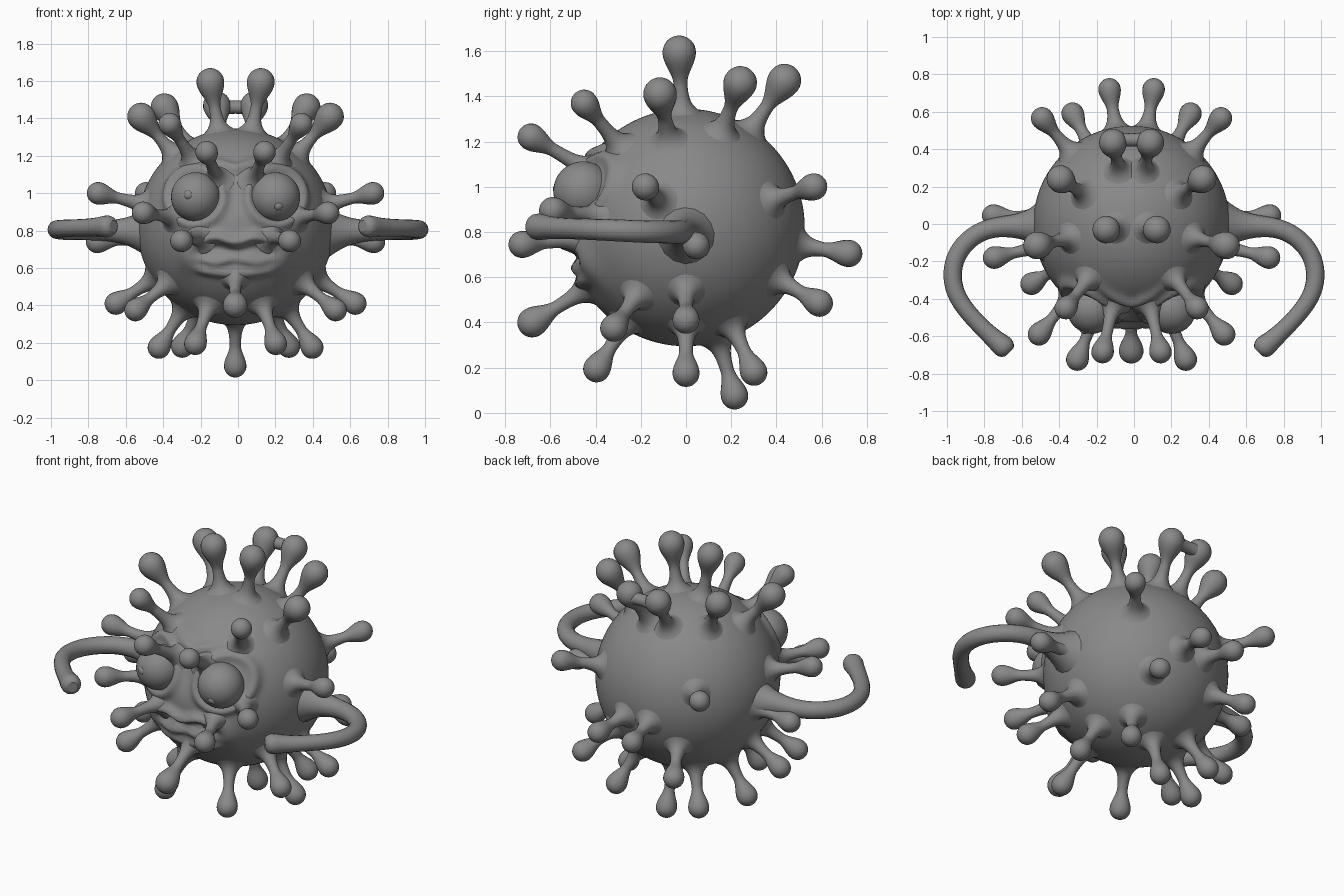
import bpy, bmesh
from math import sin, cos, pi, exp, sqrt
from mathutils import Vector

cube = bpy.data.objects.get("Cube")
if cube:
    bpy.data.objects.remove(cube, do_unlink=True)

GREY = (0.25, 0.25, 0.25, 1)
mat = bpy.data.materials.new("matte grey")
mat.use_nodes = True
mat.diffuse_color = GREY
mat.node_tree.nodes["Principled BSDF"].inputs["Base Color"].default_value = GREY

CENTRE = Vector((-0.013, 0, 0.82))
RADIUS = 0.525


def finish(bm, name):
    """Turn a bmesh into a smooth grey object."""
    bmesh.ops.recalc_face_normals(bm, faces=bm.faces)
    mesh = bpy.data.meshes.new(name)
    bm.to_mesh(mesh)
    bm.free()
    mesh.materials.append(mat)
    mesh.shade_smooth()
    obj = bpy.data.objects.new(name, mesh)
    bpy.context.collection.objects.link(obj)
    return obj


def bump(value, width):
    return exp(-(value / width) ** 2)


def face_relief(x, z):
    """Height of the sculpted face above the round body."""
    ax = abs(x)
    side = 1 / (1 + exp((ax - 0.2) / 0.015))
    # Upper lip, mouth hollow, lower lip and chin
    wave = 0.012 * cos(ax * 30)
    h = side * 0.045 * bump(z - 0.755 + wave, 0.026)
    h -= side * 0.03 * bump(z - 0.69 + wave, 0.03)
    h += side * 0.022 * bump(z - 0.645 - wave, 0.022)
    h += side * 0.03 * bump(z - 0.575 - 0.6 * x * x, 0.025)
    # Cheeks beside the mouth
    h += 0.03 * bump(ax - 0.25, 0.06) * bump(z - 0.68, 0.1)
    # Eye socket rims
    d = sqrt((ax - 0.213) ** 2 + (z - 0.98) ** 2)
    h += 0.028 * bump(d - 0.15, 0.022)
    # Flat nose bridge under a brow ledge
    h -= 0.02 * bump(x, 0.07) * bump(z - 1.0, 0.1)
    h += 0.03 * bump(z - 1.13 - 0.3 * ax, 0.025) * bump(x, 0.16)
    return h


# Round body with face
bm = bmesh.new()
bmesh.ops.create_icosphere(bm, subdivisions=6, radius=RADIUS)
for v in bm.verts:
    direction = v.co.normalized()
    if direction.y < -0.3:
        fade = min(1, (-direction.y - 0.3) / 0.2)
        v.co += direction * fade * face_relief(v.co.x, v.co.z + CENTRE.z)
    v.co += CENTRE
finish(bm, "body")


def spike(name, tip, knob):
    """Lathe a flared stem with a teardrop knob, pointing away from the body."""
    axis = tip - CENTRE
    length = axis.length - RADIUS
    turn = axis.to_track_quat('Z', 'Y')
    steps, sides = 26, 20
    start = -0.014
    rings = []
    bm = bmesh.new()
    for i in range(steps):
        s = start + (length - start) * i / (steps - 1)
        stem = 0.029 + 0.068 * exp(-(s - start) / 0.035)
        near = min(1, (length - s) / (2 * knob))
        rings.append((s, stem + (knob - stem) * cos(near * pi / 2) ** 2))
    for i in range(1, 9):
        a = i / 9 * pi / 2
        rings.append((length + knob * sin(a), knob * cos(a)))
    loops = []
    for s, r in rings:
        loops.append([bm.verts.new(CENTRE + turn @ Vector(
            (r * cos(2 * pi * k / sides), r * sin(2 * pi * k / sides), RADIUS + s)))
            for k in range(sides)])
    for low, high in zip(loops, loops[1:]):
        for k in range(sides):
            n = (k + 1) % sides
            bm.faces.new((low[k], low[n], high[n], high[k]))
    end = bm.verts.new(CENTRE + turn @ Vector((0, 0, RADIUS + length + knob)))
    for k in range(sides):
        bm.faces.new((loops[-1][k], loops[-1][(k + 1) % sides], end))
    return finish(bm, name)


# Knob centres of the mirrored spikes
PAIRS = {
    "crown": (0.135, -0.03, 1.595), "back_crown": (0.1, 0.435, 1.47),
    "upper_back": (0.38, 0.24, 1.46), "upper_side": (0.505, -0.115, 1.41),
    "temple": (0.352, -0.45, 1.37), "brow": (0.155, -0.685, 1.22),
    "high_side": (0.735, -0.18, 1.0), "cheek": (0.495, -0.59, 0.895),
    "mouth_corner": (0.29, -0.725, 0.745), "low_side": (0.74, 0.045, 0.74),
    "lower_side": (0.64, 0, 0.41), "jaw": (0.535, -0.32, 0.375),
    "under_front": (0.215, -0.395, 0.195), "under_side": (0.41, 0, 0.175),
    "under_back": (0.285, 0.3, 0.18), "low_back": (0.315, 0.59, 0.485),
    "mid_back": (0.118, 0.72, 0.705), "high_back": (0.478, 0.565, 1.0),
}
for name, (x, y, z) in PAIRS.items():
    knob = 0.074 if z > 1.3 and name != "temple" else 0.06
    for label, sign in (("left", 1), ("right", -1)):
        spike(f"{name}_spike_{label}", Vector((CENTRE.x + sign * x, y, z)), knob)
spike("chin_spike", Vector((-0.015, -0.68, 0.4)), 0.066)
spike("bottom_spike", Vector((-0.015, 0.215, 0.075)), 0.06)


def tube(name, points, radii):
    """Smooth tube through control points with varying thickness."""
    curve = bpy.data.curves.new(name, 'CURVE')
    curve.dimensions = '3D'
    curve.bevel_depth = 1
    curve.bevel_resolution = 6
    curve.use_fill_caps = True
    line = curve.splines.new('NURBS')
    line.points.add(len(points) - 1)
    line.use_endpoint_u = True
    line.order_u = 4
    line.resolution_u = 10
    for p, co, r in zip(line.points, points, radii):
        p.co = (*co, 1)
        p.radius = r
    curve.materials.append(mat)
    obj = bpy.data.objects.new(name, curve)
    bpy.context.collection.objects.link(obj)
    return obj


def ball(name, centre, radius):
    bm = bmesh.new()
    bmesh.ops.create_uvsphere(bm, u_segments=40, v_segments=24, radius=radius)
    bmesh.ops.translate(bm, verts=bm.verts, vec=centre)
    return finish(bm, name)


# Web joining the two back crown knobs
tube("crown_web", [(CENTRE.x + 0.1 * t, 0.45, 1.46) for t in (-1, -0.3, 0.3, 1)],
     [0.05, 0.03, 0.03, 0.05])

# Arms curling forward, and eyes
ARM = [(0.44, 0, 0.79), (0.54, -0.01, 0.795), (0.64, -0.01, 0.8), (0.82, -0.02, 0.8),
       (0.97, -0.16, 0.8), (0.98, -0.36, 0.81), (0.85, -0.52, 0.815),
       (0.73, -0.63, 0.82), (0.68, -0.67, 0.825), (0.665, -0.685, 0.825)]
ARM_RADII = [0.16, 0.09, 0.055, 0.05, 0.05, 0.048, 0.045, 0.05, 0.068, 0.03]
for label, sign in (("left", 1), ("right", -1)):
    tube(f"arm_{label}", [(sign * x, y, z) for x, y, z in ARM], ARM_RADII)
    eye = Vector((CENTRE.x + sign * 0.213, -0.455, 0.98))
    ball(f"eye_{label}", eye, 0.132)
    gaze = Vector((0.15, -1, -0.45) if sign > 0 else (-0.35, -1, 0.1)).normalized()
    ball(f"pupil_{label}", eye + gaze * 0.11, 0.03)
